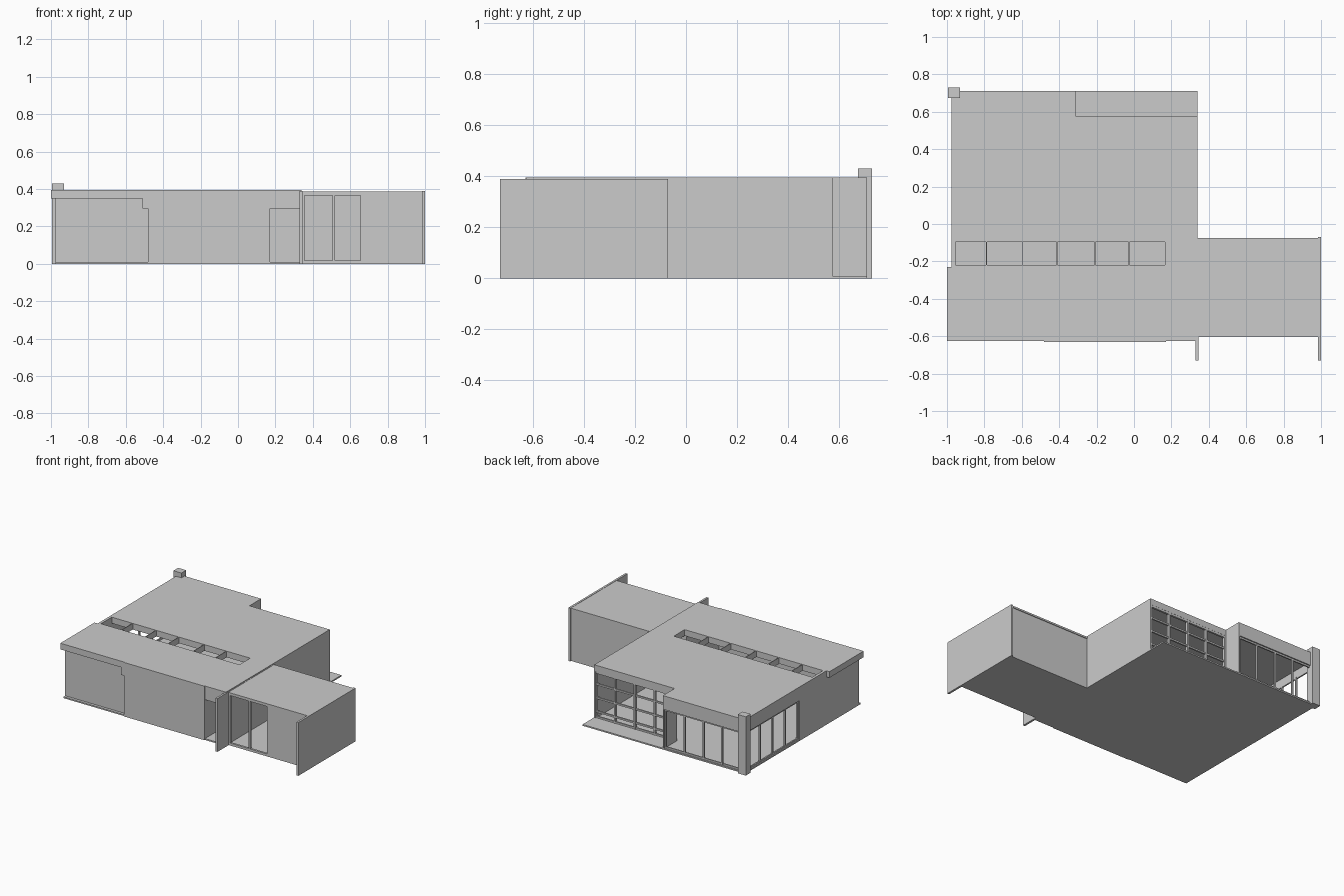
import bpy, bmesh

cube = bpy.data.objects.get("Cube")
if cube:
    bpy.data.objects.remove(cube, do_unlink=True)

plaster = bpy.data.materials.new("light_grey")
plaster.use_nodes = True
GREY = (0.6, 0.6, 0.6, 1)
plaster.diffuse_color = GREY
plaster.node_tree.nodes["Principled BSDF"].inputs["Base Color"].default_value = GREY


def finish(name, bm):
    bmesh.ops.recalc_face_normals(bm, faces=bm.faces)
    mesh = bpy.data.meshes.new(name)
    bm.to_mesh(mesh)
    bm.free()
    mesh.materials.append(plaster)
    ob = bpy.data.objects.new(name, mesh)
    bpy.context.scene.collection.objects.link(ob)
    return ob


def boxes(name, *spans):
    """One object from boxes given as (x0, x1, y0, y1, z0, z1)."""
    bm = bmesh.new()
    for x0, x1, y0, y1, z0, z1 in spans:
        verts = bmesh.ops.create_cube(bm, size=1)["verts"]
        bmesh.ops.scale(bm, verts=verts, vec=(x1 - x0, y1 - y0, z1 - z0))
        bmesh.ops.translate(bm, verts=verts,
                            vec=((x0 + x1) / 2, (y0 + y1) / 2, (z0 + z1) / 2))
    return finish(name, bm)


def slab(name, outline, z0, z1):
    """Flat outline extruded upwards."""
    bm = bmesh.new()
    face = bm.faces.new([bm.verts.new((x, y, z0)) for x, y in outline])
    top = bmesh.ops.extrude_face_region(bm, geom=[face])["geom"]
    bmesh.ops.translate(bm, vec=(0, 0, z1 - z0),
                        verts=[v for v in top if isinstance(v, bmesh.types.BMVert)])
    return finish(name, bm)


EAVE, TOP, LOW = 0.35, 0.395, 0.295
FRONT, BACK, NOTCH = -0.625, 0.71, 0.575
LEFT, RIGHT, STEP = -0.975, 0.34, -0.31
FLOOR = 0.01

# Main roof with a back notch and a row of six open skylights
roof = slab("main_roof", [(-1, FRONT), (RIGHT, FRONT), (RIGHT, NOTCH), (STEP, NOTCH),
                          (STEP, BACK), (LEFT, BACK), (LEFT, -0.23), (-1, -0.23)], EAVE, TOP)
skylight_x = [-0.96, -0.79, -0.595, -0.41, -0.205, -0.025]
skylight_x = [(-0.955, -0.79), (-0.785, -0.6), (-0.595, -0.415),
              (-0.41, -0.21), (-0.205, -0.03), (-0.025, 0.165)]
cutter = boxes("skylight_cutter",
               *[(a, b, -0.22, -0.095, 0.3, 0.45) for a, b in skylight_x])
cutter.hide_render = True
cut = roof.modifiers.new("skylights", "BOOLEAN")
cut.operation = "DIFFERENCE"
cut.solver = "EXACT"
cut.object = cutter
bpy.context.view_layer.update()
cut_mesh = bpy.data.meshes.new_from_object(
    roof.evaluated_get(bpy.context.evaluated_depsgraph_get()))
roof.modifiers.clear()
roof.data = cut_mesh
bpy.data.objects.remove(cutter, do_unlink=True)

# Floors: the main slab runs out under the back terrace
boxes("main_floor", (LEFT, RIGHT, FRONT, BACK, 0, FLOOR))
boxes("wing_floor", (RIGHT, 0.985, -0.6, -0.08, 0, FLOOR))

# Front walls, stepped fascia and entrance recess
boxes("front_left_wall", (LEFT, -0.48, -0.605, -0.59, 0, EAVE))
boxes("front_centre_wall", (-0.48, 0.17, -0.63, -0.605, 0, TOP))
boxes("front_fascia_step", (-0.51, -0.48, FRONT, -0.6, LOW, EAVE))
boxes("entrance_header", (0.17, 0.335, FRONT, -0.605, LOW, EAVE))
boxes("entrance_side_wall", (0.155, 0.17, -0.605, -0.23, 0, EAVE))
boxes("entrance_back_wall", (0.17, RIGHT, -0.245, -0.23, 0, EAVE))

# Side walls and fin walls
boxes("outer_side_wall", (LEFT, -0.96, -0.59, 0.08, 0, EAVE))
boxes("inner_side_wall", (0.33, 0.345, -0.73, -0.08, 0, 0.39),
      (0.325, RIGHT, -0.08, 0.56, 0, EAVE))
boxes("back_fin_wall", (-0.32, STEP, 0.56, BACK, 0, EAVE))

# Deep fascia over the corner glazing
boxes("corner_fascia", (LEFT, STEP, 0.695, BACK, LOW, EAVE),
      (LEFT, -0.96, 0.08, 0.695, LOW, EAVE))

# Corner pier
boxes("corner_pier", (-0.995, -0.93, 0.675, 0.73, 0, 0.43))


# Glazing bars of the corner: equal bays on the back and on the side
def stations(a, b, bays):
    return [a + (b - a) * i / bays for i in range(bays + 1)]


BAR = 0.006
bars = [(x - BAR, x + BAR, 0.69, 0.702, FLOOR, LOW)
        for x in stations(-0.935, -0.325, 4)]
bars += [(-0.968, -0.956, y - BAR, y + BAR, FLOOR, LOW)
         for y in stations(0.086, 0.67, 4)]
for z in (FLOOR, LOW - 0.012):
    bars += [(-0.95, -0.32, 0.691, 0.701, z, z + 0.012),
             (-0.967, -0.957, 0.08, 0.68, z, z + 0.012)]
boxes("corner_window_frame", *bars)

# Window grid behind the terrace
grid = [(x - BAR, x + BAR, 0.555, 0.575, FLOOR, EAVE)
        for x in stations(STEP + BAR, RIGHT - BAR, 4)]
grid += [(STEP, RIGHT, 0.56, 0.572, z - BAR, z + BAR)
         for z in (0.016, 0.055, 0.155, 0.255)]
grid.append((STEP, RIGHT, 0.56, 0.574, 0.335, EAVE))
boxes("terrace_window_frame", *grid)

# Side wing: roof, walls and the tall two-bay opening
boxes("wing_roof", (RIGHT, 0.985, -0.605, -0.075, 0.375, 0.388))
boxes("wing_end_wall", (0.985, 1.0, -0.73, -0.07, 0, 0.39))
boxes("wing_back_wall", (RIGHT, 0.985, -0.095, -0.08, 0, 0.38))
boxes("wing_front_wall", (0.66, 0.985, -0.6, -0.585, 0, 0.38))
boxes("wing_door_frame",
      *[(x - BAR, x + BAR, -0.6, -0.585, 0, 0.38) for x in (0.35, 0.512, 0.66)],
      (0.345, 0.66, -0.6, -0.585, 0, 0.018),
      (0.345, 0.66, -0.6, -0.585, 0.365, 0.38))
